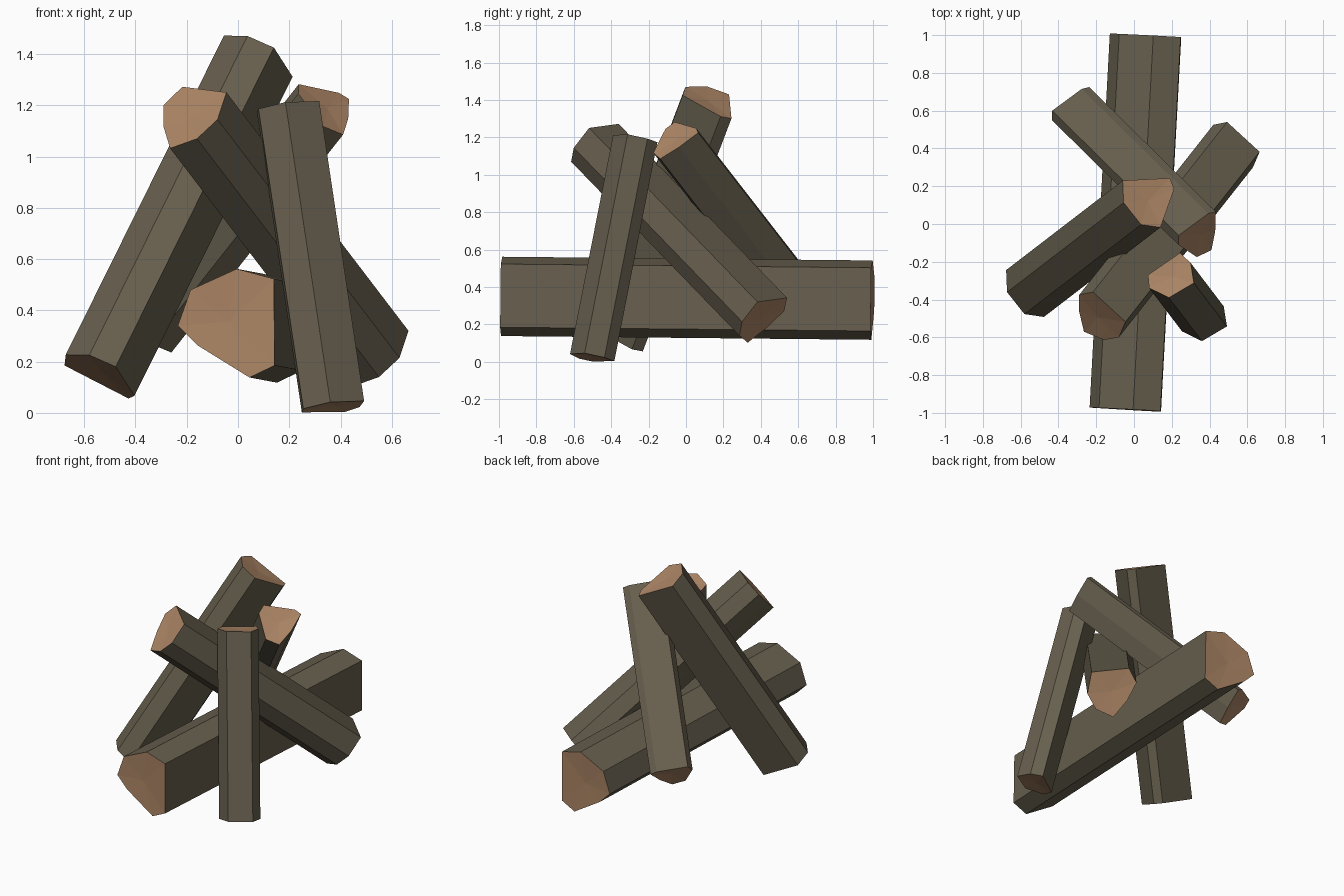
import bpy, bmesh
from mathutils import Vector

if "Cube" in bpy.data.objects:
    bpy.data.objects.remove(bpy.data.objects["Cube"])


def material(name, rgb):
    m = bpy.data.materials.new(name)
    m.diffuse_color = (*rgb, 1)
    m.use_nodes = True
    m.node_tree.nodes["Principled BSDF"].inputs["Base Color"].default_value = m.diffuse_color
    return m


bark = material("bark", (0.135, 0.115, 0.077))
cut_wood = material("cut_wood", (0.41, 0.235, 0.13))


def log(name, vec, axis, level, outline):
    """Prism along vec. The outline is the sawn end as seen along one world axis;
    the depth on that axis keeps the end square to the log."""
    vec = Vector(vec)
    others = [i for i in range(3) if i != axis]
    ring, first = [], outline[0]
    for p in outline:
        v = Vector((0, 0, 0))
        for i, c in zip(others, p):
            v[i] = c
        tilt = sum(vec[i] * (c - f) for i, c, f in zip(others, p, first))
        v[axis] = level - tilt / vec[axis]
        ring.append(v)
    bm = bmesh.new()
    a = [bm.verts.new(v) for v in ring]
    b = [bm.verts.new(v + vec) for v in ring]
    n = len(ring)
    # bark sides
    for i in range(n):
        j = (i + 1) % n
        bm.faces.new((a[i], a[j], b[j], b[i]))
    # sawn ends, slightly hollow fans
    for verts, sign in ((a, 1), (b, -1)):
        mid = sum((v.co for v in verts), Vector()) / n
        centre = bm.verts.new(mid + vec.normalized() * 0.008 * sign)
        for i in range(n):
            bm.faces.new((verts[i], verts[(i + 1) % n], centre)).material_index = 1
    bmesh.ops.recalc_face_normals(bm, faces=bm.faces[:])
    me = bpy.data.meshes.new(name)
    bm.to_mesh(me)
    bm.free()
    me.materials.append(bark)
    me.materials.append(cut_wood)
    ob = bpy.data.objects.new(name, me)
    bpy.context.collection.objects.link(ob)


# thick lying log, outline from the front (x, z)
log("lying_log", (0.107, 1.98, -0.02), 1, -0.982,
    [(-0.005, 0.562), (0.14, 0.523), (0.143, 0.185), (0.045, 0.138),
     (-0.157, 0.263), (-0.235, 0.34), (-0.185, 0.48)])

# leaning logs, upper end outlines from the top (x, y)
log("left_leaning_log", (-0.617, -0.474, -1.245), 2, 1.472,
    [(-0.055, 0.113), (0.037, -0.003), (0.14, -0.018), (0.213, 0.185),
     (0.19, 0.243), (-0.06, 0.23)])
log("front_leaning_log", (0.175, -0.23, -1.17), 2, 1.172,
    [(0.074, -0.27), (0.243, -0.153), (0.30, -0.206), (0.317, -0.312),
     (0.185, -0.39), (0.08, -0.339)])
log("right_leaning_log", (0.71, 0.90, -0.93), 2, 1.202,
    [(-0.29, -0.375), (-0.217, -0.36), (-0.045, -0.518), (-0.08, -0.60),
     (-0.16, -0.614), (-0.265, -0.57), (-0.29, -0.465)])
log("back_leaning_log", (-0.67, 0.66, -0.85), 2, 1.225,
    [(0.433, 0.065), (0.43, -0.037), (0.41, -0.138), (0.333, -0.175),
     (0.235, -0.11), (0.237, -0.06), (0.393, 0.055)])
